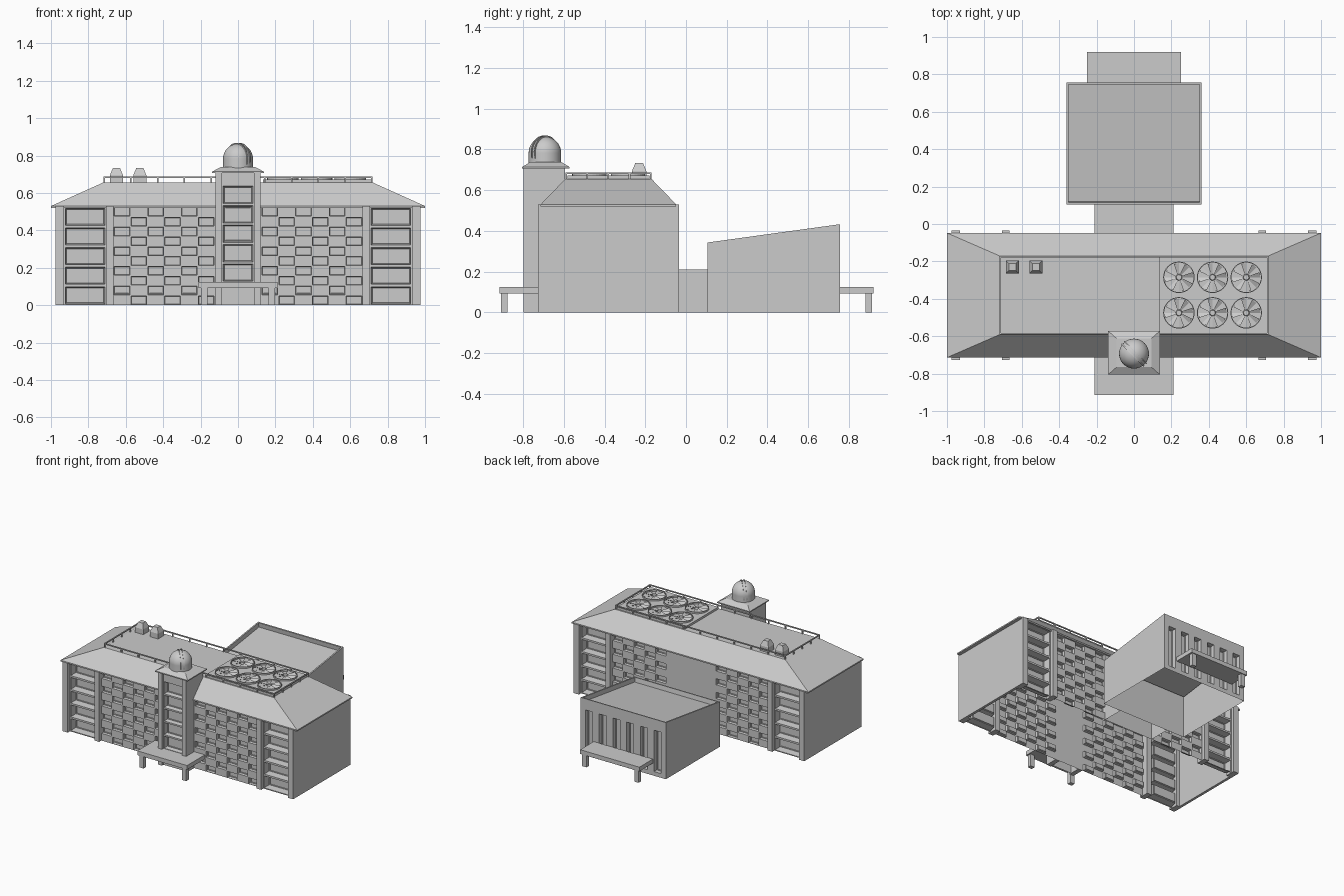
import bpy, bmesh, math
from mathutils import Matrix, Vector

cube = bpy.data.objects.get("Cube")
if cube:
    bpy.data.objects.remove(cube)


def finish(name, bm, smooth=False):
    mesh = bpy.data.meshes.new(name)
    bm.to_mesh(mesh)
    bm.free()
    obj = bpy.data.objects.new(name, mesh)
    bpy.context.collection.objects.link(obj)
    if smooth:
        bpy.ops.object.select_all(action='DESELECT')
        obj.select_set(True)
        bpy.context.view_layer.objects.active = obj
        bpy.ops.object.shade_smooth_by_angle()
    return obj


def add_box(bm, lo, hi):
    lo, hi = Vector(lo), Vector(hi)
    mat = Matrix.Translation((lo + hi) / 2) @ Matrix.Diagonal((*(hi - lo), 1))
    return bmesh.ops.create_cube(bm, size=1, matrix=mat)["verts"]


def boxes(name, spans):
    bm = bmesh.new()
    for lo, hi in spans:
        add_box(bm, lo, hi)
    return finish(name, bm)


def add_taper(bm, lo, hi, inset_x, inset_y):
    """Box whose top is pulled inwards."""
    mid = (Vector(lo) + Vector(hi)) / 2
    for v in add_box(bm, lo, hi):
        if v.co.z > mid.z:
            v.co.x += inset_x if v.co.x < mid.x else -inset_x
            v.co.y += inset_y if v.co.y < mid.y else -inset_y


def steps(a, b, n):
    return [a + (b - a) * i / n for i in range(n + 1)]


def facade(name, xs, zs, y, is_window, depth, frame, back=False):
    """Wall divided into cells, with splayed windows sunk into chosen cells."""
    bm = bmesh.new()
    y = -y if back else y
    grid = [[bm.verts.new((x, y, z)) for x in xs] for z in zs]
    windows = []
    for r in range(len(zs) - 1):
        for c in range(len(xs) - 1):
            f = bm.faces.new((grid[r][c], grid[r][c + 1],
                              grid[r + 1][c + 1], grid[r + 1][c]))
            if is_window(c, r):
                windows.append(f)
    bm.normal_update()
    for thick, push in ((frame, 0), (frame, -depth), (0.005, 0), (0.0003, -0.005)):
        bmesh.ops.inset_individual(bm, faces=windows, thickness=thick,
                                   depth=push, use_even_offset=True)
    if back:
        bmesh.ops.transform(bm, matrix=Matrix.Rotation(math.pi, 4, 'Z'), verts=bm.verts)
    return finish(name, bm)


# Main block facades: staggered window fields and deep end bays
EAVE, FRONT, REAR = 0.525, -0.70, -0.06
floors = steps(0, EAVE, 5)
rows = steps(0, EAVE, 10)


def stagger(c, r):
    return (c + r) % 2 == 1


for side, y, back, inner, cols in (("front", FRONT, False, 0.125, 6),
                                   ("back", REAR, True, 0.21, 5)):
    for a, b, label in ((-0.665, -inner, "a"), (inner, 0.665, "b")):
        facade(f"{side}_window_field_{label}", steps(a, b, cols), rows, y,
               stagger, 0.018, 0.003, back)
    for a, b, label in ((-0.93, -0.705, "a"), (0.705, 0.93, "b")):
        facade(f"{side}_end_bay_{label}", [a, b], floors, y,
               lambda c, r: True, 0.05, 0.007, back)
    facade(f"{side}_centre_wall", [-inner, inner], [0, EAVE], y,
           lambda c, r: False, 0, 0, back)

# End walls and pilasters
for s, label in ((1, "left"), (-1, "right")):
    xa, xb = sorted((s * 0.955, s * 0.975))
    boxes(f"{label}_end_wall", [((xa, -0.727, 0), (xb, -0.034, EAVE))])
    spans = []
    for a, b in ((0.665, 0.705), (0.93, 0.975)):
        xa, xb = sorted((s * a, s * b))
        spans.append(((xa, -0.727, 0), (xb, FRONT + 0.05, EAVE + 0.005)))
        spans.append(((xa, -0.11, 0), (xb, -0.034, EAVE + 0.005)))
    boxes(f"{label}_pilasters", spans)

# Hipped roof with flat top
bm = bmesh.new()
add_box(bm, (-1, -0.714, 0.52), (1, -0.048, 0.53))
add_taper(bm, (-1, -0.714, 0.53), (1, -0.048, 0.656), 0.28, 0.122)
finish("main_roof", bm)

# Roof railing
RX, RY0, RY1, RZ = 0.716, -0.588, -0.174, 0.687
bm = bmesh.new()
t = 0.004
for y in (RY0, RY1):
    add_box(bm, (-RX, y - t, RZ - 2 * t), (RX, y + t, RZ))
for x in (-RX, RX):
    add_box(bm, (x - t, RY0, RZ - 2 * t), (x + t, RY1, RZ))
posts = [(x, y) for x in steps(-RX, RX, 10) for y in (RY0, RY1)]
posts += [(x, y) for x in (-RX, RX) for y in steps(RY0, RY1, 4)[1:-1]]
for x, y in posts:
    add_box(bm, (x - t, y - t, 0.65), (x + t, y + t, RZ))
finish("roof_railing", bm)

# Cooling platform with six fans
boxes("fan_platform", [((0.135, -0.583, 0.65), (0.71, -0.18, 0.672))])


def fan_mesh():
    bm = bmesh.new()
    n, r0, r1, h = 32, 0.079, 0.084, 0.012
    ring = []
    for i in range(n):
        a = math.tau * i / n
        ring.append([bm.verts.new((r * math.cos(a), r * math.sin(a), z))
                     for r, z in ((r1, 0), (r1, h), (r0, h), (r0, 0))])
    for i in range(n):
        p, q = ring[i], ring[(i + 1) % n]
        for k in range(3):
            bm.faces.new((p[k], q[k], q[k + 1], p[k + 1]))
    for i in range(8):
        a = math.tau * i / 8
        blade = [(0.015, a, 0.002), (0.076, a, 0.001),
                 (0.076, a + 0.36, 0.013), (0.015, a + 0.5, 0.009)]
        bm.faces.new([bm.verts.new((r * math.cos(b), r * math.sin(b), z))
                      for r, b, z in blade])
    bmesh.ops.create_cone(bm, cap_ends=True, segments=16, radius1=0.018, radius2=0.014,
                          depth=0.014, matrix=Matrix.Translation((0, 0, 0.007)))
    return bm


for i, x in enumerate((0.24, 0.42, 0.60)):
    for j, y in enumerate((-0.285, -0.475)):
        finish(f"roof_fan_{i}_{j}", fan_mesh()).location = (x, y, 0.672)

# Roof vents
for label, x in (("outer", -0.65), ("inner", -0.525)):
    bm = bmesh.new()
    add_box(bm, (x - 0.035, -0.265, 0.65), (x + 0.035, -0.195, 0.695))
    add_taper(bm, (x - 0.035, -0.265, 0.695), (x + 0.035, -0.195, 0.733), 0.016, 0.016)
    finish(f"{label}_roof_vent", bm)

# Tower: side piers, head above the roof, recessed window strip, cap
boxes("tower_body", [((-0.12, -0.797, 0), (-0.085, FRONT, 0.715)),
                     ((0.085, -0.797, 0), (0.12, FRONT, 0.715)),
                     ((-0.12, FRONT, EAVE), (0.12, -0.595, 0.715))])
facade("tower_windows", [-0.085, 0.085], [0] + steps(0.122, 0.642, 5) + [0.715],
       -0.778, lambda c, r: 0 < r < 6, 0.03, 0.006)
bm = bmesh.new()
add_box(bm, (-0.138, -0.805, 0.706), (0.138, -0.572, 0.714))
add_taper(bm, (-0.138, -0.805, 0.714), (0.138, -0.572, 0.738), 0.045, 0.04)
finish("tower_cap", bm)

# Observatory dome with drum and paired slit ribs
DOME = Vector((0, -0.693, 0.783))
bm = bmesh.new()
bmesh.ops.create_uvsphere(bm, u_segments=32, v_segments=16, radius=0.08,
                          matrix=Matrix.Translation(DOME))
bmesh.ops.create_cone(bm, cap_ends=True, segments=32, radius1=0.08, radius2=0.08,
                      depth=0.055, matrix=Matrix.Translation(DOME - Vector((0, 0, 0.0275))))
finish("dome", bm, True)
turn = Matrix.Rotation(-math.pi / 4, 4, 'Z') @ Matrix.Rotation(math.pi / 2, 4, 'X')
for label, off in (("a", -0.01), ("b", 0.01)):
    bm = bmesh.new()
    bmesh.ops.create_cone(bm, cap_ends=True, segments=48, radius1=0.085, radius2=0.085,
                          depth=0.006, matrix=Matrix.Translation(DOME) @ turn
                          @ Matrix.Translation((0, 0, off)))
    bmesh.ops.bisect_plane(bm, geom=bm.verts[:] + bm.edges[:] + bm.faces[:],
                           plane_co=DOME - Vector((0, 0, 0.03)), plane_no=(0, 0, -1),
                           clear_outer=True)
    finish(f"dome_slit_rib_{label}", bm)

# Entrance canopies on two legs
for label, half, wall, edge in (("front", 0.21, FRONT, -0.915), ("back", 0.25, 0.757, 0.92)):
    s = 1 if edge > 0 else -1
    y0, y1 = sorted((wall, edge))
    l0, l1 = sorted((edge - s * 0.007, edge - s * 0.038))
    spans = [((-half, y0, 0.093), (half, y1, 0.125))]
    for x in (-half + 0.03, half - 0.03):
        spans.append(((x - 0.018, l0, 0), (x + 0.018, l1, 0.1)))
    boxes(f"{label}_canopy", spans)

# Link corridor, open underneath
bm = bmesh.new()
add_box(bm, (-0.21, REAR, 0), (0.21, 0.107, 0.21))
bm.normal_update()
bmesh.ops.delete(bm, geom=[f for f in bm.faces if f.normal.z < -0.5], context='FACES_ONLY')
finish("link_corridor", bm)

# Rear hall: sloping roof sunk behind a thin parapet, slotted back wall
bm = bmesh.new()
for v in add_box(bm, (-0.36, 0.105, 0), (0.36, 0.757, 0.433)):
    if v.co.z > 0.2 and v.co.y < 0.4:
        v.co.z = 0.343
bm.normal_update()
top = [f for f in bm.faces if f.normal.z > 0.5]
shell = [f for f in bm.faces if f.normal.z < -0.5 or f.normal.y > 0.9]
bmesh.ops.inset_individual(bm, faces=top, thickness=0.015)
bmesh.ops.inset_individual(bm, faces=top, thickness=0.0003, depth=-0.035)
bmesh.ops.delete(bm, geom=shell, context='FACES_ONLY')
finish("hall", bm)
slots = [-0.36]
for x in steps(-0.29, 0.29, 5):
    slots += [x - 0.032, x + 0.032]
facade("hall_back_wall", slots + [0.36], [0, 0.03, 0.35, 0.433], 0.757,
       lambda c, r: r == 1 and c % 2 == 1, 0.03, 0.002, True)
